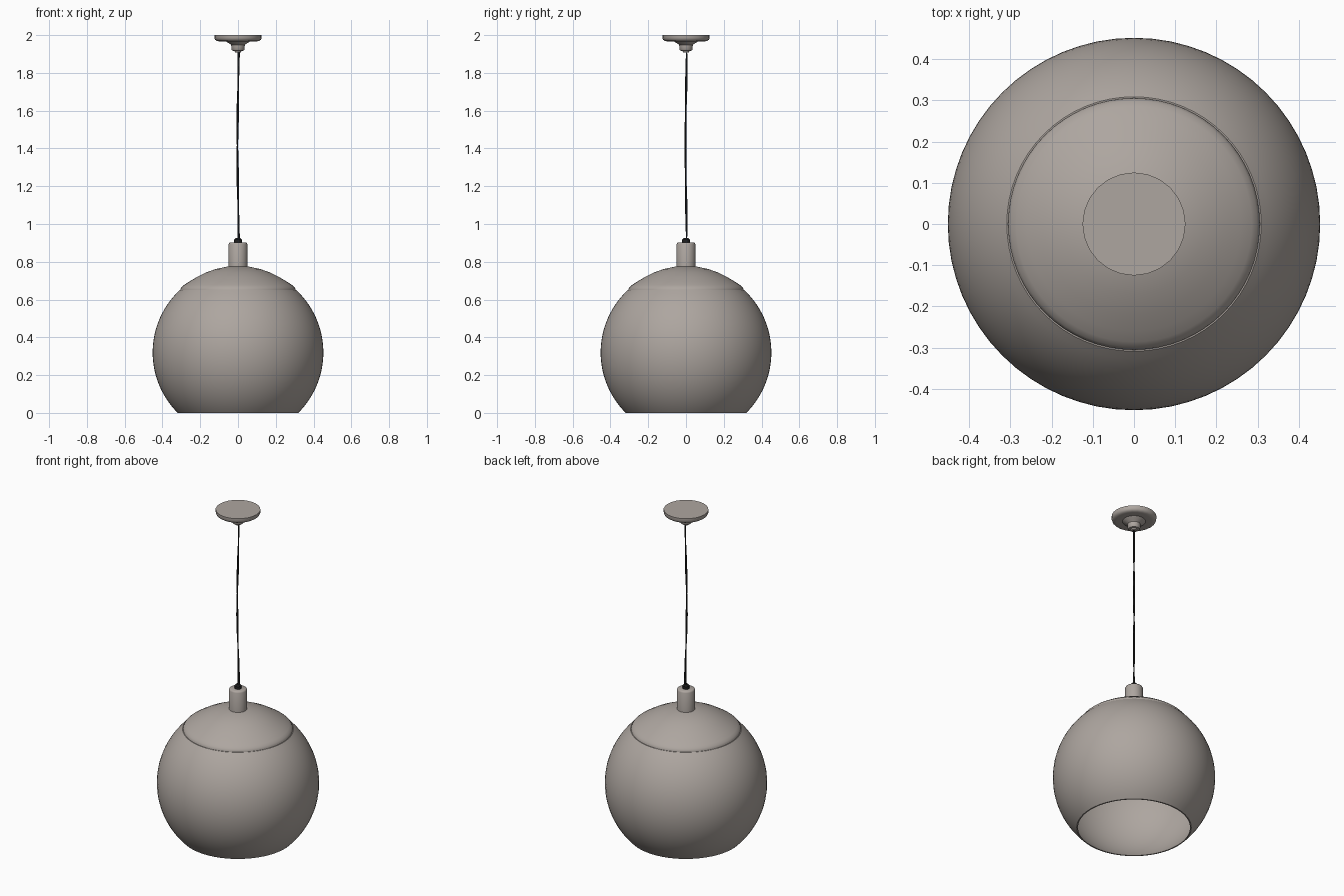
import bpy
import bmesh
import math

cube = bpy.data.objects.get("Cube")
if cube:
    bpy.data.objects.remove(cube, do_unlink=True)


def material(name, rgb, roughness):
    mat = bpy.data.materials.new(name)
    mat.use_nodes = True
    mat.diffuse_color = (*rgb, 1)
    bsdf = mat.node_tree.nodes["Principled BSDF"]
    bsdf.inputs["Base Color"].default_value = (*rgb, 1)
    bsdf.inputs["Roughness"].default_value = roughness
    return mat


grey = material("warm_grey", (0.42, 0.38, 0.35), 0.5)
black = material("cord_black", (0.015, 0.015, 0.015), 0.6)


def smooth(obj):
    bpy.ops.object.select_all(action="DESELECT")
    obj.select_set(True)
    bpy.context.view_layer.objects.active = obj
    bpy.ops.object.shade_smooth_by_angle(angle=math.radians(35))


def lathe(name, profile, mat, steps=64, closed=False):
    """Spin an (r, z) profile around the z axis."""
    bm = bmesh.new()
    verts = [bm.verts.new((r, 0, z)) for r, z in profile]
    edges = [bm.edges.new(pair) for pair in zip(verts, verts[1:])]
    if closed:
        edges.append(bm.edges.new((verts[-1], verts[0])))
    bmesh.ops.spin(bm, geom=verts + edges, cent=(0, 0, 0), axis=(0, 0, 1),
                   angle=math.tau, steps=steps)
    bmesh.ops.remove_doubles(bm, verts=bm.verts, dist=0.0002)
    bmesh.ops.recalc_face_normals(bm, faces=bm.faces)
    mesh = bpy.data.meshes.new(name)
    bm.to_mesh(mesh)
    bm.free()
    mesh.materials.append(mat)
    obj = bpy.data.objects.new(name, mesh)
    bpy.context.collection.objects.link(obj)
    smooth(obj)
    return obj


# Globe shade: thin sphere wall, open at the bottom and cut flat for the cap
CENTRE, RADIUS, WALL = 0.32, 0.452, 0.005


def arc(radius, z0, z1, count=28):
    a0 = math.asin((z0 - CENTRE) / radius)
    a1 = math.asin((z1 - CENTRE) / radius)
    angles = [a0 + (a1 - a0) * i / count for i in range(count + 1)]
    return [(radius * math.cos(a), CENTRE + radius * math.sin(a)) for a in angles]


lathe("globe_shade", arc(RADIUS, 0, 0.65) + arc(RADIUS - WALL, 0.65, 0),
      grey, closed=True)

# Domed cap with a rolled edge
dome = [(0.306, 0.643), (0.305, 0.655), (0.299, 0.666), (0.286, 0.677),
        (0.26, 0.694), (0.22, 0.718), (0.17, 0.743), (0.12, 0.761),
        (0.06, 0.774), (0, 0.777)]
underside = [(r * 0.985, z - 0.006) for r, z in reversed(dome)]
lathe("shade_cap", dome + underside, grey, closed=False)

# Stem holding the shade
lathe("stem", [(0, 0.76), (0.05, 0.76), (0.05, 0.893), (0.047, 0.899),
               (0.042, 0.902), (0, 0.902)], grey, 32)

# Cord grip on the stem
lathe("cord_grip", [(0, 0.9), (0.02, 0.9), (0.02, 0.918), (0.014, 0.925),
                    (0, 0.925)], black, 16)

# Ceiling canopy with its stepped collar
lathe("ceiling_canopy",
      [(0, 2.0), (0.125, 2.0), (0.125, 1.985), (0.121, 1.975), (0.112, 1.969),
       (0.1, 1.967), (0.065, 1.968), (0.058, 1.962), (0.042, 1.953),
       (0.036, 1.948), (0.035, 1.925), (0.03, 1.918), (0.018, 1.916),
       (0.016, 1.908), (0, 1.908)], grey, 24)


# Cord: two loosely twisted strands with a slight sway
def strand(name, phase, count=48):
    curve = bpy.data.curves.new(name, "CURVE")
    curve.dimensions = "3D"
    curve.bevel_depth = 0.0035
    curve.bevel_resolution = 1
    spline = curve.splines.new("POLY")
    spline.points.add(count)
    for i, point in enumerate(spline.points):
        t = i / count
        a = phase + t * math.tau * 1.5
        sway = 0.003 * math.cos(t * math.tau)
        point.co = (0.003 * math.cos(a) + sway, 0.003 * math.sin(a) + sway,
                    0.92 + 0.995 * t, 1)
    source = bpy.data.objects.new(name, curve)
    mesh = bpy.data.meshes.new_from_object(source)
    bpy.data.objects.remove(source)
    mesh.materials.clear()
    mesh.materials.append(black)
    obj = bpy.data.objects.new(name, mesh)
    bpy.context.collection.objects.link(obj)
    smooth(obj)


strand("cord_strand_a", 0)
strand("cord_strand_b", math.pi)
